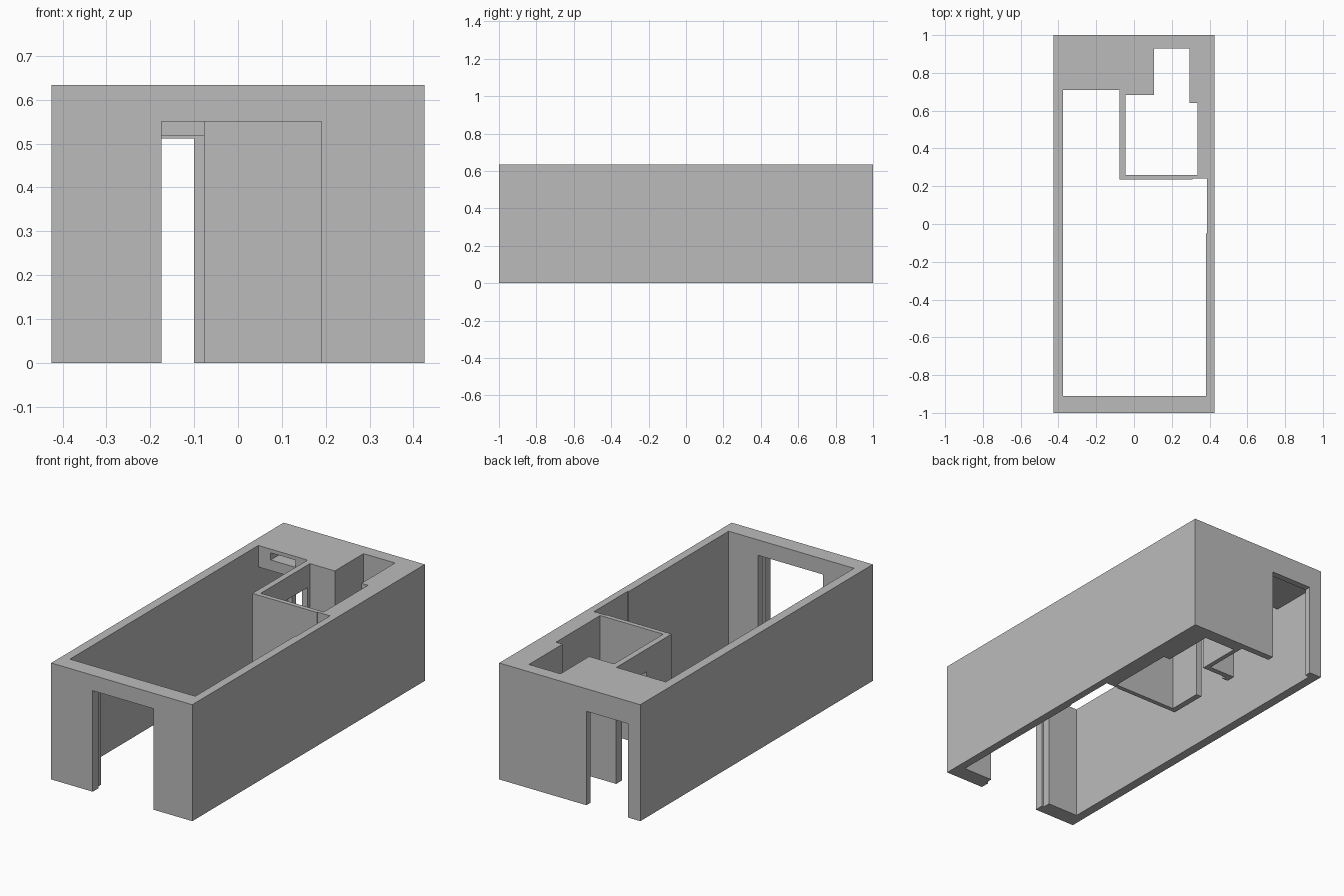
import bpy
import bmesh
from mathutils import Matrix, Vector

if "Cube" in bpy.data.objects:
    bpy.data.objects.remove(bpy.data.objects["Cube"], do_unlink=True)

HEIGHT = 0.634
OVER = 0.1  # how far cutters poke past the outer faces

plaster = bpy.data.materials.new("plaster_grey")
plaster.use_nodes = True
grey = (0.5, 0.5, 0.5, 1)
plaster.diffuse_color = grey
plaster.node_tree.nodes["Principled BSDF"].inputs["Base Color"].default_value = grey


def box(name, x, y, z):
    """Axis-aligned box from three (low, high) ranges."""
    low, high = (Vector(corner) for corner in zip(x, y, z))
    bm = bmesh.new()
    bmesh.ops.create_cube(bm, size=1, matrix=Matrix.Translation((low + high) / 2)
                          @ Matrix.Diagonal((*(high - low), 1)))
    mesh = bpy.data.meshes.new(name)
    bm.to_mesh(mesh)
    bm.free()
    obj = bpy.data.objects.new(name, mesh)
    bpy.context.collection.objects.link(obj)
    return obj


def carve(target, name, x, y, z):
    """Cut a box-shaped space out of the target."""
    cutter = box(name, x, y, z)
    cutter.hide_render = True
    mod = target.modifiers.new(name, "BOOLEAN")
    mod.operation = "DIFFERENCE"
    mod.solver = "EXACT"
    mod.object = cutter
    bpy.context.view_layer.objects.active = target
    bpy.ops.object.modifier_apply(modifier=name)
    bpy.data.objects.remove(cutter, do_unlink=True)


FULL = (-OVER, HEIGHT + OVER)
HALL = (-OVER, 0.517)
DOOR = (-OVER, 0.511)
FRONT = (-OVER, 0.55)

walls = box("apartment_walls", (-0.425, 0.425), (-1, 1), (0, HEIGHT))
walls.data.materials.append(plaster)

spaces = [
    # Main room, open above and below, wrapping around the bathroom
    ("main_room", (-0.375, 0.38), (-0.91, 0.235), FULL),
    ("side_wall_recess", (0.31, 0.386), (-0.05, 0.24), FULL),
    ("room_passage", (-0.375, -0.078), (0.2, 0.71), FULL),
    # Bathroom and the shaft behind it
    ("bathroom", (-0.045, 0.335), (0.26, 0.64), FULL),
    ("bathroom_rear", (-0.045, 0.295), (0.6, 0.683), FULL),
    ("shaft", (0.105, 0.295), (0.65, 0.93), FULL),
    # Entrance hall and closet under the dropped ceiling
    ("hall", (-0.375, -0.078), (0.65, 0.965), HALL),
    ("closet", (-0.12, 0.08), (0.712, 0.965), HALL),
    # Doorways
    ("entrance_door", (-0.35, -0.1), (0.93, 1 + OVER), DOOR),
    ("bathroom_door", (-0.1, -0.03), (0.45, 0.662), DOOR),
    ("front_opening", (-0.175, 0.19), (-1 - OVER, -0.85), FRONT),
    ("front_rebate", (-0.188, 0.203), (-0.952, -0.88), FRONT),
    # Vent niche high on the wall above the hall
    ("vent_niche", (-0.3, -0.15), (0.68, 0.82), (0.575, 0.614)),
]
for space in spaces:
    carve(walls, *space)
